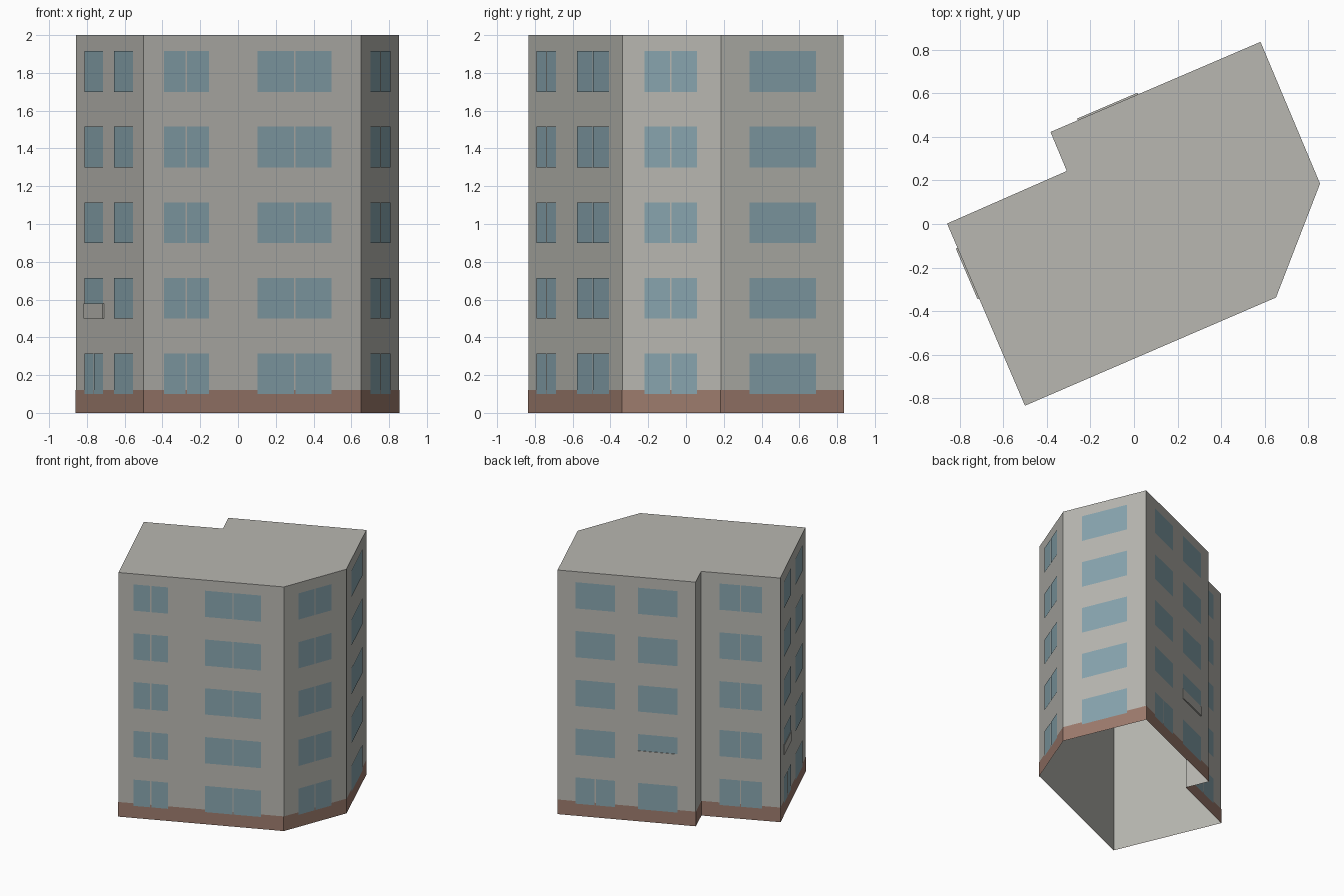
import bpy
import bmesh
from mathutils import Vector

cube = bpy.data.objects.get("Cube")
if cube:
    bpy.data.objects.remove(cube, do_unlink=True)


def material(name, color):
    m = bpy.data.materials.new(name)
    m.use_nodes = True
    m.diffuse_color = (*color, 1)
    m.node_tree.nodes["Principled BSDF"].inputs["Base Color"].default_value = (*color, 1)
    return m


concrete = material("concrete", (0.48, 0.475, 0.44))
glass = material("blue glass", (0.245, 0.375, 0.425))
brick = material("brown plinth", (0.34, 0.2, 0.155))

HEIGHT = 2.0
FLOORS = [0.1 + 0.4 * i for i in range(5)]
WINDOW_HEIGHT = 0.215
MULLION = 0.008

# Footprint, counter-clockwise from the left corner
corners = [Vector(p) for p in (
    (-0.857, 0.002), (-0.5, -0.833), (0.651, -0.337), (0.853, 0.185),
    (0.58, 0.835), (-0.383, 0.422), (-0.308, 0.243))]
walls = list(zip(corners, corners[1:] + corners[:1]))
LEFT, FRONT, CHAMFER, RIGHT, BACK, STEP, BACK_LEFT = range(7)


def finish(name, bm, mat):
    mesh = bpy.data.meshes.new(name)
    bm.to_mesh(mesh)
    bm.free()
    mesh.materials.append(mat)
    obj = bpy.data.objects.new(name, mesh)
    bpy.context.collection.objects.link(obj)
    return obj


def plate(bm, wall, t0, t1, z0, z1, offset, inner=None):
    """Panel lying on a wall between fractions t0 and t1 of its length."""
    a, b = walls[wall]
    d = b - a
    normal = Vector((d.y, -d.x)).normalized()

    def ring(out):
        p, q = a + d * t0 + normal * out, a + d * t1 + normal * out
        return [bm.verts.new((v.x, v.y, z)) for v, z in ((p, z0), (q, z0), (q, z1), (p, z1))]

    outer = ring(offset)
    bm.faces.new(outer)
    if inner is not None:
        back = ring(inner)
        for i in range(4):
            j = (i + 1) % 4
            bm.faces.new((outer[j], outer[i], back[i], back[j]))


# Walls and flat roof, open underneath
bm = bmesh.new()
low = [bm.verts.new((c.x, c.y, 0)) for c in corners]
top = [bm.verts.new((c.x, c.y, HEIGHT)) for c in corners]
for i in range(len(corners)):
    j = (i + 1) % len(corners)
    bm.faces.new((low[i], low[j], top[j], top[i]))
bm.faces.new(top)
finish("building_shell", bm, concrete)

# Plinth band around the foot of the walls
bm = bmesh.new()
for w, (a, b) in enumerate(walls):
    extra = 0.002 / (b - a).length
    plate(bm, w, -extra, 1 + extra, 0, 0.12, 0.002)
finish("plinth", bm, brick)

# Window columns: wall, start, end, floors with a split pane
every, ground, none = range(5), (0,), ()
columns = [
    (LEFT, 0.133, 0.411, ground), (LEFT, 0.575, 0.853, none),
    (FRONT, 0.092, 0.299, every), (FRONT, 0.523, 0.864, every),
    (CHAMFER, 0.23, 0.76, every), (RIGHT, 0.23, 0.77, none),
    (BACK, 0.13, 0.417, ground), (BACK, 0.583, 0.87, none),
    (BACK_LEFT, 0.23, 0.77, every)]
bm = bmesh.new()
for wall, t0, t1, split in columns:
    a, b = walls[wall]
    half = MULLION / 2 / (b - a).length
    mid = (t0 + t1) / 2
    for floor, z in enumerate(FLOORS):
        spans = [(t0, mid - half), (mid + half, t1)] if floor in split else [(t0, t1)]
        for s, e in spans:
            plate(bm, wall, s, e, z, z + WINDOW_HEIGHT, 0.004)
finish("windows", bm, glass)

# Spandrel panels covering the bottom of two first-floor windows
bm = bmesh.new()
for wall, t0, t1 in ((LEFT, 0.133, 0.411), (BACK, 0.583, 0.87)):
    plate(bm, wall, t0, t1, FLOORS[1], FLOORS[1] + 0.08, 0.008, 0)
finish("spandrel_panels", bm, concrete)
